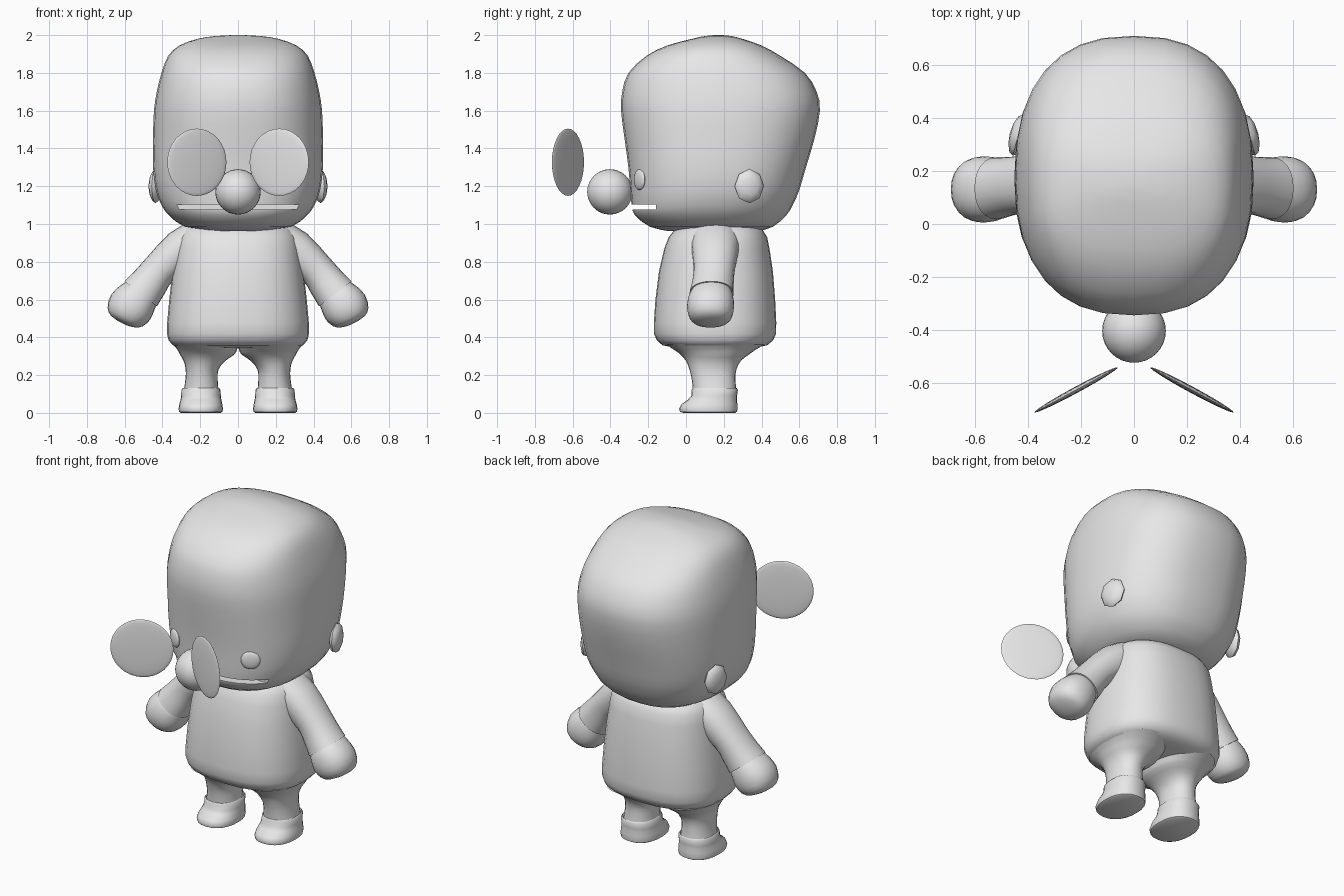
import bpy, bmesh, math
from mathutils import Vector, Matrix

if "Cube" in bpy.data.objects:
    bpy.data.objects.remove(bpy.data.objects["Cube"])

grey = bpy.data.materials.new("plain grey")
grey.diffuse_color = (0.8, 0.8, 0.8, 1)
grey.use_nodes = True
grey.node_tree.nodes["Principled BSDF"].inputs["Base Color"].default_value = grey.diffuse_color


def finish(name, bm, mirror=False, angle=45):
    bmesh.ops.recalc_face_normals(bm, faces=bm.faces)
    me = bpy.data.meshes.new(name)
    bm.to_mesh(me)
    bm.free()
    ob = bpy.data.objects.new(name, me)
    bpy.context.collection.objects.link(ob)
    me.materials.append(grey)
    smooth(ob, angle)
    if mirror:
        m = ob.modifiers.new("mirror", 'MIRROR')
        m.use_clip = False
        m.use_mirror_merge = False
    return ob


def smooth(ob, angle):
    bpy.ops.object.select_all(action='DESELECT')
    ob.select_set(True)
    bpy.context.view_layer.objects.active = ob
    bpy.ops.object.shade_smooth_by_angle(angle=math.radians(angle))


def refine(rows, k):
    """Catmull-Rom interpolation of profile rows."""
    out = []
    for i in range(len(rows) - 1):
        p = [rows[max(0, min(len(rows) - 1, i + d))] for d in (-1, 0, 1, 2)]
        for j in range(k):
            t = j / k
            out.append(tuple(
                0.5 * (2 * b + (c - a) * t + (2 * a - 5 * b + 4 * c - d) * t * t
                       + (3 * b - a - 3 * c + d) * t ** 3)
                for a, b, c, d in zip(*p)))
    return out + [rows[-1]]


def skin(name, rings, power=2.0, n=32, **kw):
    """Skin superellipse rings given as (centre, u axis, v axis)."""
    bm = bmesh.new()
    loops = []
    for c, u, v in rings:
        loop = []
        for i in range(n):
            a = 2 * math.pi * i / n
            co, si = math.cos(a), math.sin(a)
            x = math.copysign(abs(co) ** (2 / power), co)
            y = math.copysign(abs(si) ** (2 / power), si)
            loop.append(bm.verts.new(c + u * x + v * y))
        loops.append(loop)
    for a, b in zip(loops, loops[1:]):
        for i in range(n):
            j = (i + 1) % n
            bm.faces.new((a[i], a[j], b[j], b[i]))
    bm.faces.new(loops[0])
    bm.faces.new(loops[-1])
    return finish(name, bm, **kw)


def stack(name, rows, power=2.0, **kw):
    """Rows of z, centre x, half width, front y, back y."""
    rings = [(Vector((cx, (y0 + y1) / 2, z)), Vector((w, 0, 0)),
              Vector((0, (y1 - y0) / 2, 0))) for z, cx, w, y0, y1 in rows]
    return skin(name, rings, power, **kw)


def limb(name, rows, **kw):
    """Rows of x, z, y, radius in the xz plane, radius along y."""
    rings = []
    for i, (x, z, y, r, ry) in enumerate(rows):
        a, b = rows[max(i - 1, 0)], rows[min(i + 1, len(rows) - 1)]
        d = Vector((b[0] - a[0], 0, b[1] - a[1])).normalized()
        rings.append((Vector((x, y, z)), Vector((-d.z, 0, d.x)) * r, Vector((0, ry, 0))))
    return skin(name, rings, 2.2, mirror=True, **kw)


def blob(name, loc, scale, normal, seg=32, rings=16, **kw):
    """Scaled sphere whose local z points along normal."""
    bm = bmesh.new()
    rot = Vector(normal).to_track_quat('Z', 'Y').to_matrix().to_4x4()
    mat = Matrix.Translation(loc) @ rot @ Matrix.Diagonal((*scale, 1))
    bmesh.ops.create_uvsphere(bm, u_segments=seg, v_segments=rings, radius=1, matrix=mat)
    return finish(name, bm, **kw)


# Head with mouth slot
head_rows = [(.962, 0, .12, -.09, .38), (.985, 0, .28, -.19, .46),
             (1.045, 0, .365, -.27, .53), (1.10, 0, .405, -.288, .565),
             (1.18, 0, .435, -.295, .60), (1.30, 0, .45, -.305, .635),
             (1.45, 0, .45, -.325, .68), (1.60, 0, .445, -.344, .709),
             (1.70, 0, .43, -.338, .692), (1.80, 0, .405, -.305, .63),
             (1.89, 0, .37, -.21, .50), (1.945, 0, .31, -.10, .40),
             (1.98, 0, .215, .03, .30), (1.995, 0, .12, .10, .24),
             (2.0, 0, .03, .15, .19)]
head = stack("head", refine(head_rows, 2), 2.45)
bm = bmesh.new()
bmesh.ops.create_cube(bm, size=1, matrix=Matrix.Translation((0, -.36, 1.09))
                      @ Matrix.Diagonal((1.2, .4, .026, 1)))
cutter = finish("mouth_cutter", bm)
cutter.hide_render = True
cut = head.modifiers.new("mouth", 'BOOLEAN')
cut.operation = 'DIFFERENCE'
cut.solver = 'EXACT'
cut.object = cutter
bpy.context.view_layer.objects.active = head
bpy.ops.object.modifier_apply(modifier="mouth")
bpy.data.objects.remove(cutter)
smooth(head, 45)

# Face parts: nose, small eyes, floating lenses, ears
blob("nose", (0, -.403, 1.17), (.12, .12, .12), (0, -1, 0))
blob("eye", (.258, -.246, 1.235), (.055, .055, .016), (.5, -.87, 0),
     seg=20, rings=10, mirror=True)
blob("floating_lens", (.218, -.625, 1.327), (.178, .178, .012), (-.475, -.88, 0),
     mirror=True, angle=60)
blob("ear", (.437, .335, 1.2), (.08, .09, .032), (.97, .25, 0),
     seg=8, rings=6, mirror=True, angle=60)

# Torso
stack("torso", [(.345, 0, .30, -.06, .37), (.358, 0, .345, -.125, .43),
                (.385, 0, .368, -.155, .462), (.42, 0, .376, -.17, .477),
                (.48, 0, .375, -.17, .478), (.60, 0, .364, -.162, .472),
                (.75, 0, .347, -.143, .46), (.87, 0, .33, -.115, .442),
                (.93, 0, .318, -.092, .43), (.97, 0, .295, -.06, .405),
                (1.0, 0, .25, 0, .36)], 2.5)

# Legs flaring into the hips, and boots
leg_rows = [(.365, .168, .178, -.11, .42), (.335, .163, .158, -.065, .37),
            (.31, .163, .145, -.03, .335), (.275, .178, .11, 0, .29),
            (.23, .19, .087, .018, .267), (.18, .193, .085, .03, .262),
            (.12, .195, .092, .037, .266)]
stack("leg", refine(leg_rows, 2), 2.2, n=24, mirror=True)
stack("boot", [(.118, .196, .085, .045, .26), (.132, .196, .096, .036, .268),
               (.122, .196, .104, .03, .275), (.09, .196, .105, .028, .27),
               (.07, .196, .108, .01, .27), (.045, .197, .114, -.025, .272),
               (.022, .197, .118, -.037, .273), (.006, .197, .115, -.032, .27),
               (0, .197, .105, -.015, .26)], 2.3, n=24, mirror=True)

# Sleeves and hands
limb("sleeve", refine([(.20, .93, .155, .10, .13), (.30, .865, .155, .107, .125),
                       (.41, .765, .15, .093, .11), (.465, .695, .143, .099, .11),
                       (.515, .63, .135, .109, .117)], 2), n=24)
limb("hand", refine([(.51, .64, .135, .098, .105), (.53, .612, .132, .110, .118),
                     (.568, .56, .13, .123, .125), (.597, .507, .13, .105, .11),
                     (.609, .483, .13, .07, .075), (.613, .475, .13, .02, .02)], 2), n=24)
